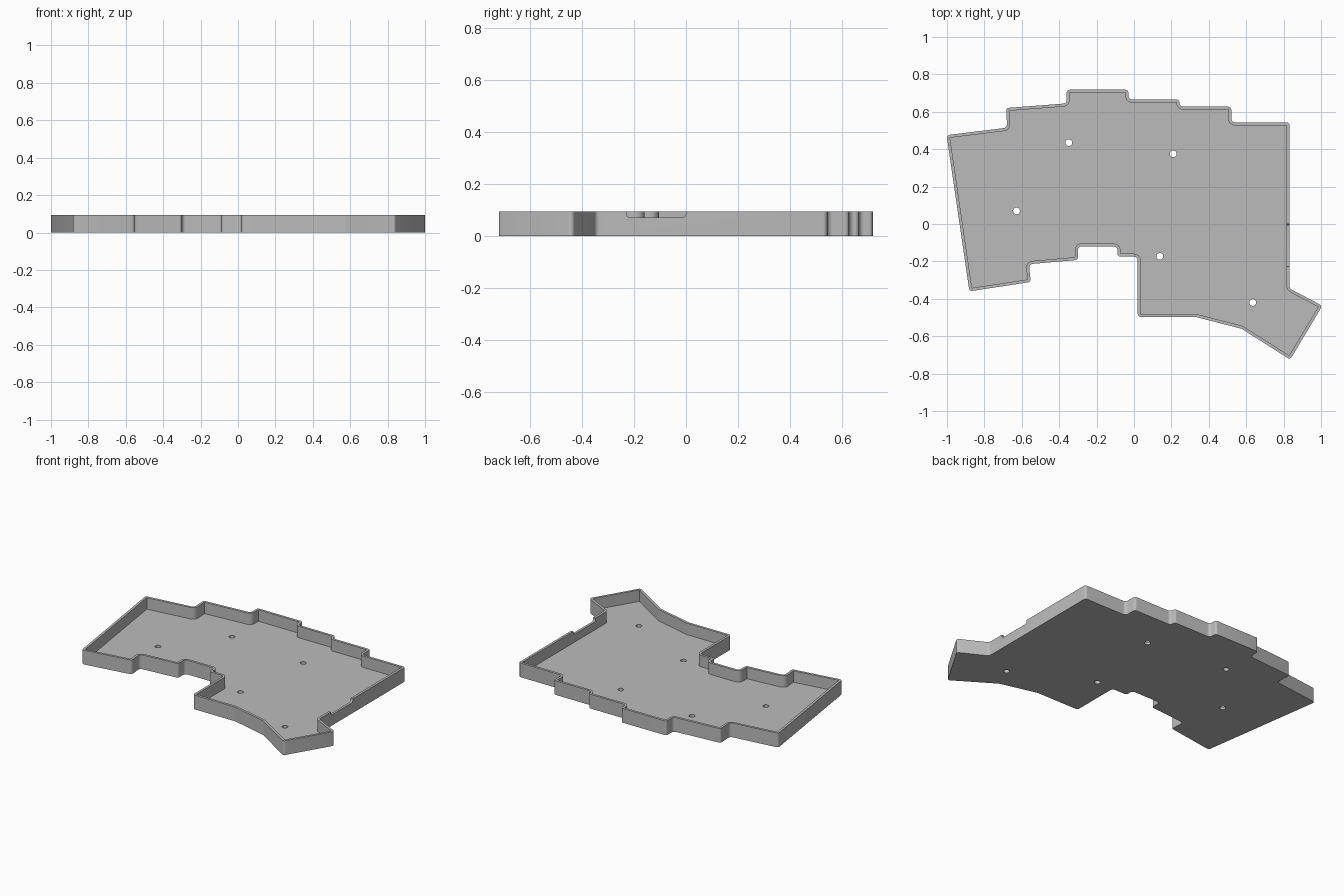
import bpy, bmesh, math
from mathutils import Vector

if "Cube" in bpy.data.objects:
    bpy.data.objects.remove(bpy.data.objects["Cube"])

HEIGHT, FLOOR, WALL, FILLET, STEPS = 0.093, 0.018, 0.016, 0.02, 6

grey = bpy.data.materials.new("plain grey")
grey.use_nodes = True
GREY = (0.5, 0.5, 0.5, 1)
grey.diffuse_color = GREY
grey.node_tree.nodes["Principled BSDF"].inputs["Base Color"].default_value = GREY

# Sharp corners of the tray, clockwise
corners = [Vector(p) for p in (
    (-1.002, .475), (-.678, .515), (-.684, .62), (-.36, .645), (-.36, .718),
    (-.03, .718), (-.03, .665), (.243, .665), (.243, .627), (.52, .627),
    (.52, .543), (.832, .543), (.832, -.345), (1.007, -.437), (.835, -.725),
    (.575, -.56), (.33, -.497), (.02, -.497), (.02, -.175), (-.088, -.175),
    (-.088, -.12), (-.30, -.12), (-.30, -.192), (-.562, -.215), (-.552, -.31),
    (-.88, -.36))]


def outline(inset):
    """Round every corner; the inset copy shares the same arc centres."""
    pts = []
    for i, p in enumerate(corners):
        a = (p - corners[i - 1]).normalized()
        b = (corners[(i + 1) % len(corners)] - p).normalized()
        turn = math.atan2(a.x * b.y - a.y * b.x, a.dot(b))
        convex = turn < 0
        size = WALL if convex else FILLET
        centre = p + (b - a).normalized() * size / math.cos(turn / 2)
        radius = size - inset if convex else size + inset
        if radius < 0.001:
            pts.append(centre)
            continue
        side = 1 if convex else -1
        start = Vector((-a.y, a.x)) * side * radius
        for k in range(STEPS + 1):
            t = turn * k / STEPS
            c, s = math.cos(t), math.sin(t)
            pts.append(centre + Vector((start.x * c - start.y * s,
                                        start.x * s + start.y * c)))
    return pts


def prism(name, pts, z0, z1):
    bm = bmesh.new()
    face = bm.faces.new([bm.verts.new((p.x, p.y, z0)) for p in pts])
    top = bmesh.ops.extrude_face_region(bm, geom=[face])["geom"]
    bmesh.ops.translate(bm, vec=(0, 0, z1 - z0),
                        verts=[v for v in top if isinstance(v, bmesh.types.BMVert)])
    bmesh.ops.recalc_face_normals(bm, faces=bm.faces)
    mesh = bpy.data.meshes.new(name)
    bm.to_mesh(mesh)
    bm.free()
    mesh.materials.append(grey)
    obj = bpy.data.objects.new(name, mesh)
    bpy.context.collection.objects.link(obj)
    return obj


tray = prism("tray_case", outline(0), 0, HEIGHT)
cutters = [prism("cavity_cutter", outline(WALL), FLOOR, HEIGHT + .1)]

# Screw holes through the floor
for x, y in ((-.348, .435), (.21, .375), (-.628, .07), (.138, -.173), (.635, -.42)):
    ring = [Vector((x + .018 * math.cos(k * math.tau / 32),
                    y + .018 * math.sin(k * math.tau / 32))) for k in range(32)]
    cutters.append(prism("screw_hole_cutter", ring, -.1, FLOOR + .03))

# Cable notch with rounded lower corners in the left wall
notch = [Vector((0, .2)), Vector((-.228, .2))]
for cy, first in ((-.213, math.pi), (-.015, 1.5 * math.pi)):
    for k in range(STEPS + 1):
        t = first + k * math.pi / 2 / STEPS
        notch.append(Vector((cy + .015 * math.cos(t), .085 + .015 * math.sin(t))))
cutter = prism("notch_cutter", notch, .79, .87)
for v in cutter.data.vertices:
    v.co = (v.co.z, v.co.x, v.co.y)
cutters.append(cutter)

# Cut everything out of the tray and remove the cutters
bpy.context.view_layer.objects.active = tray
for c in cutters:
    c.hide_render = True
    mod = tray.modifiers.new(c.name, "BOOLEAN")
    mod.operation, mod.solver, mod.object = "DIFFERENCE", "EXACT", c
    bpy.ops.object.modifier_apply(modifier=mod.name)
for c in cutters:
    bpy.data.objects.remove(c)

bpy.ops.object.select_all(action="DESELECT")
tray.select_set(True)
bpy.ops.object.shade_smooth_by_angle(angle=math.radians(30))
